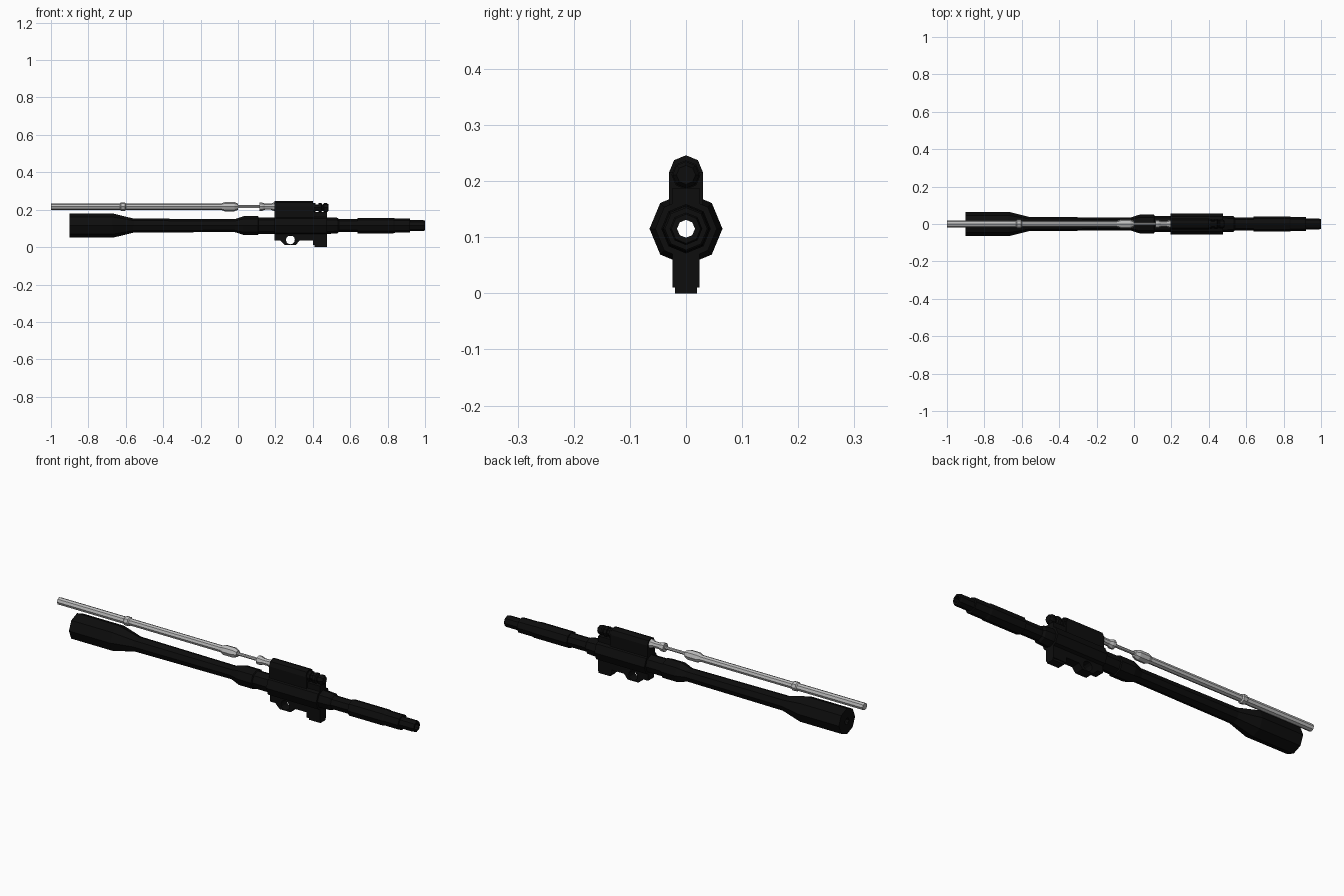
import bpy, bmesh, math

if "Cube" in bpy.data.objects:
    bpy.data.objects.remove(bpy.data.objects["Cube"])

def material(name, v):
    m = bpy.data.materials.new(name)
    m.diffuse_color = (v, v, v, 1)
    m.use_nodes = True
    m.node_tree.nodes["Principled BSDF"].inputs["Base Color"].default_value = m.diffuse_color
    return m

BLACK = material("matte black", 0.004)
STEEL = material("bright steel", 0.5)
AXIS, ROD = 0.115, 0.216          # heights of barrel axis and rod axis

def finish(name, bm, mat):
    bmesh.ops.recalc_face_normals(bm, faces=bm.faces)
    me = bpy.data.meshes.new(name)
    bm.to_mesh(me)
    bm.free()
    me.materials.append(mat)
    ob = bpy.data.objects.new(name, me)
    bpy.context.collection.objects.link(ob)
    return ob

def lathe(name, profile, z, mat, bore=0, sides=8):
    """Turn (x, radius) points round the x direction; bore > 0 makes a tube."""
    bm = bmesh.new()
    pts = list(profile)
    if bore:
        pts += [(profile[-1][0], bore), (profile[0][0], bore)]
    rings = []
    for x, r in pts:
        rings.append([bm.verts.new((x, r * math.cos(2 * math.pi * i / sides),
                                    z + r * math.sin(2 * math.pi * i / sides)))
                      for i in range(sides)])
    pairs = list(zip(rings, rings[1:]))
    if bore:
        pairs.append((rings[-1], rings[0]))
    else:
        bm.faces.new(rings[0])
        bm.faces.new(rings[-1])
    for a, b in pairs:
        for i in range(sides):
            j = (i + 1) % sides
            bm.faces.new((a[i], a[j], b[j], b[i]))
    return finish(name, bm, mat)

def plate(name, outline, half, mat):
    """Extrude an (x, z) outline to y = -half..half."""
    bm = bmesh.new()
    f = bm.faces.new([bm.verts.new((x, -half, z)) for x, z in outline])
    r = bmesh.ops.extrude_face_region(bm, geom=[f])
    vs = [v for v in r["geom"] if isinstance(v, bmesh.types.BMVert)]
    bmesh.ops.translate(bm, vec=(0, 2 * half, 0), verts=vs)
    return finish(name, bm, mat)

def box(name, x0, x1, half, z0, z1, mat):
    return plate(name, [(x0, z0), (x1, z0), (x1, z1), (x0, z1)], half, mat)

# Barrel: breech, taper, shoulder and stepped muzzle device, bored through
lathe("barrel", [(-0.9, .065), (-0.67, .065), (-0.56, .038), (-0.02, .034),
                 (0.03, .05), (0.107, .05), (0.11, .044), (0.49, .044),
                 (0.53, .042), (0.54, .034), (0.64, .034), (0.64, .041),
                 (0.83, .041), (0.84, .038), (0.92, .038), (0.92, .029),
                 (0.99, .029), (1.0, .026)], AXIS, BLACK, bore=.016)

# Gas block: collar, upper housing and web
lathe("gas_block_collar", [(0.195, .055), (0.475, .055)], AXIS, BLACK, bore=.04)
lathe("gas_cylinder", [(0.195, .03), (0.40, .03)], ROD, BLACK)
box("gas_cylinder_web", 0.195, 0.405, .03, 0.15, ROD, BLACK)
box("front_web", 0.40, 0.475, .024, 0.15, 0.188, BLACK)

# Gas regulator plug with grooves
lathe("gas_plug", [(0.39, .026), (0.415, .026), (0.415, .018), (0.43, .018),
                   (0.43, .026), (0.445, .026), (0.45, .018), (0.455, .018),
                   (0.46, .024), (0.475, .024), (0.485, .017)], ROD - .005, BLACK)

# Underside lug with a round cross hole
lug = plate("lower_lug", [(0.195, .036), (0.225, .036), (0.25, .012), (0.31, .012),
                          (0.33, .036), (0.40, .036), (0.40, .01), (0.475, .01),
                          (0.475, .08), (0.195, .08)], .024, BLACK)
bpy.ops.mesh.primitive_cylinder_add(vertices=12, radius=.024, depth=.2,
                                    location=(0.28, 0, 0.039),
                                    rotation=(math.pi / 2, 0, 0))
cutter = bpy.context.object
cutter.name = "hole_cutter"
cutter.hide_render = True
cutter.hide_viewport = True
cutter.display_type = 'WIRE'
mod = lug.modifiers.new("cross hole", 'BOOLEAN')
mod.operation = 'DIFFERENCE'
mod.solver = 'EXACT'
mod.object = cutter
box("lug_foot", 0.41, 0.475, .02, 0.0, .02, BLACK)

# Operating rod with collar, rear cup, thin link and piston
lathe("operating_rod", [(-1, .018), (-0.63, .018), (-0.625, .023), (-0.605, .023),
                        (-0.60, .017), (-0.09, .017), (-0.07, .025), (-0.02, .025),
                        (0.0, .016), (0.0, .008), (0.115, .008), (0.115, .022),
                        (0.13, .022), (0.145, .016), (0.175, .016), (0.19, .022),
                        (0.20, .022)], ROD, STEEL)
